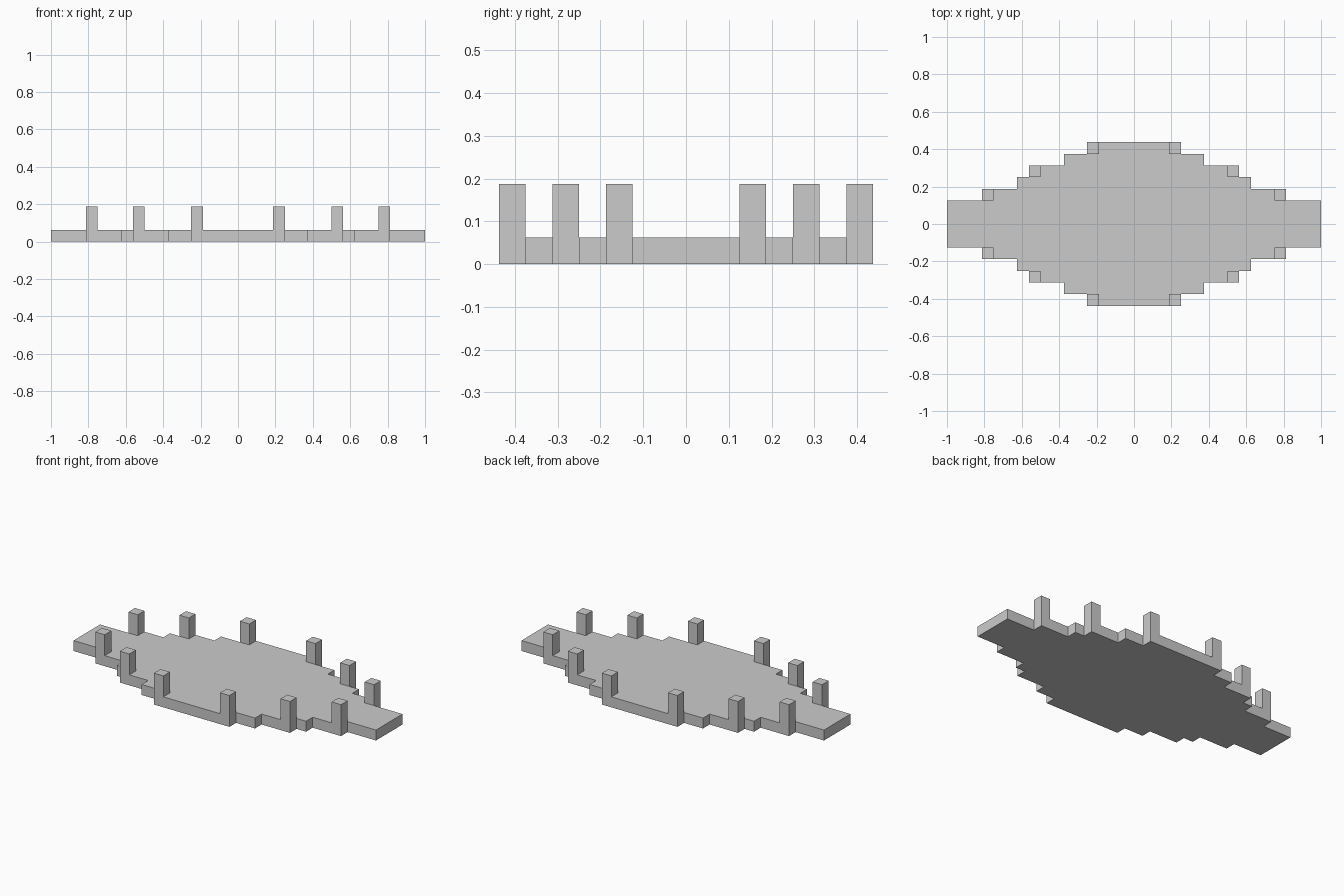
import bpy, bmesh

if "Cube" in bpy.data.objects:
    bpy.data.objects.remove(bpy.data.objects["Cube"])

U = 1 / 16  # block unit
DECK_H, POST_TOP = U, 3 * U

# Stepped outline of one quarter: (half length, half width) in block units
STEPS = [(16, 2), (13, 3), (10, 4), (9, 5), (6, 6), (4, 7)]
# Steps whose outer corner carries a post
POST_STEPS = {"end_post": (13, 3), "side_post": (9, 5), "middle_post": (4, 7)}


def prism(name, outline, z0, z1):
    bm = bmesh.new()
    face = bm.faces.new([bm.verts.new((x, y, z0)) for x, y in outline])
    ext = bmesh.ops.extrude_face_region(bm, geom=[face], use_keep_orig=True)
    top = [v for v in ext["geom"] if isinstance(v, bmesh.types.BMVert)]
    bmesh.ops.translate(bm, verts=top, vec=(0, 0, z1 - z0))
    bmesh.ops.recalc_face_normals(bm, faces=bm.faces)
    mesh = bpy.data.meshes.new(name)
    bm.to_mesh(mesh)
    bm.free()
    obj = bpy.data.objects.new(name, mesh)
    bpy.context.collection.objects.link(obj)
    return obj


# Deck: quarter staircase mirrored into a full outline
quarter = []
for i, (x, y) in enumerate(STEPS):
    quarter.append((x * U, y * U))
    if i + 1 < len(STEPS):
        quarter.append((STEPS[i + 1][0] * U, y * U))
half = quarter + [(-x, y) for x, y in reversed(quarter)]
prism("deck", half + [(x, -y) for x, y in reversed(half)], 0, DECK_H)

# Posts: one square post on each chosen corner, in all four quarters
for name, (px, py) in POST_STEPS.items():
    for sx, side in ((1, "right"), (-1, "left")):
        for sy, end in ((1, "back"), (-1, "front")):
            x0, x1 = sx * (px - 1) * U, sx * px * U
            y0, y1 = sy * (py - 1) * U, sy * py * U
            prism(f"{name}_{end}_{side}",
                  [(x0, y0), (x1, y0), (x1, y1), (x0, y1)], DECK_H, POST_TOP)
